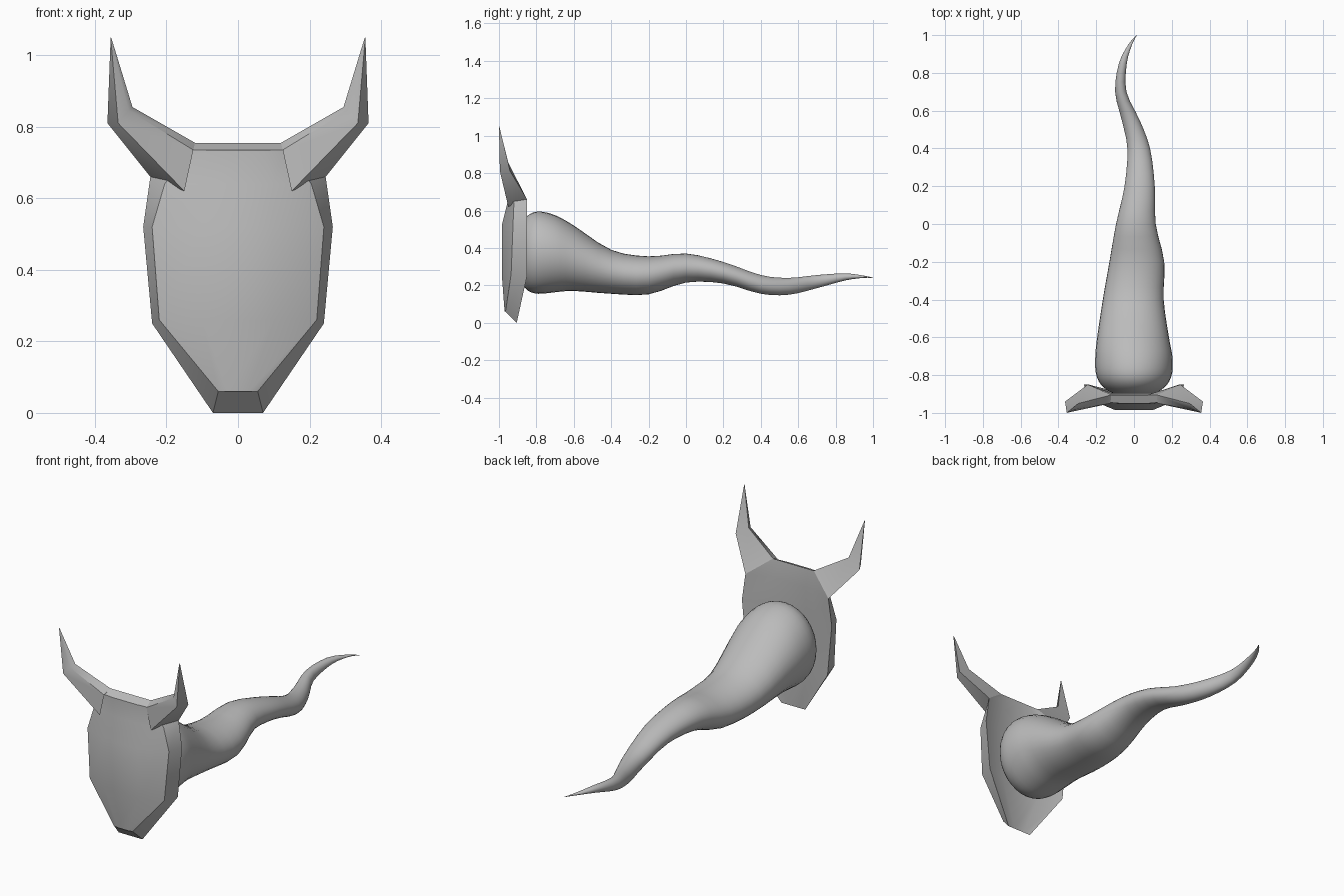
import bpy, bmesh, math

if "Cube" in bpy.data.objects:
    bpy.data.objects.remove(bpy.data.objects["Cube"])

mat = bpy.data.materials.new("plain_grey")
mat.diffuse_color = (0.5, 0.5, 0.5, 1)
mat.use_nodes = True
mat.node_tree.nodes["Principled BSDF"].inputs["Base Color"].default_value = mat.diffuse_color


def loft(name, rings, angle, mirror=False):
    """Skin a list of equal-length closed rings, capping both ends."""
    bm = bmesh.new()
    vs = [[bm.verts.new(p) for p in r] for r in rings]
    n = len(rings[0])
    for a, b in zip(vs, vs[1:]):
        for i in range(n):
            j = (i + 1) % n
            bm.faces.new((a[i], a[j], b[j], b[i]))
    bm.faces.new(vs[0][::-1])
    bm.faces.new(vs[-1])
    bmesh.ops.remove_doubles(bm, verts=bm.verts, dist=1e-5)
    bmesh.ops.recalc_face_normals(bm, faces=bm.faces)
    me = bpy.data.meshes.new(name)
    bm.to_mesh(me)
    bm.free()
    me.materials.append(mat)
    ob = bpy.data.objects.new(name, me)
    bpy.context.collection.objects.link(ob)
    if mirror:
        ob.modifiers.new("mirror", 'MIRROR').use_clip = False
    bpy.context.view_layer.objects.active = ob
    bpy.ops.object.select_all(action='DESELECT')
    ob.select_set(True)
    bpy.ops.object.shade_smooth_by_angle(angle=math.radians(angle))
    return ob


# Mask: rows of front z, edge z, then (x, y) for centre, front rim, edge, back
rows = [
    (0.06, 0.00, (.03, -.97), (.055, -.965), (.07, -.905), (.03, -.905)),
    (0.26, 0.25, (.10, -.985), (.22, -.935), (.24, -.85), (.12, -.89)),
    (0.52, 0.52, (.10, -.985), (.24, -.925), (.265, -.85), (.13, -.90)),
    (0.64, 0.66, (.10, -.955), (.205, -.92), (.245, -.85), (.12, -.895)),
    (0.735, 0.755, (.07, -.95), (.125, -.945), (.12, -.905), (.07, -.905)),
]
rings = []
for zf, ze, c, f, e, b in rows:
    half = [(*c, zf), (*f, zf), (*e, ze), (*b, ze)]
    rings.append(half + [(-x, y, z) for x, y, z in reversed(half)])
loft("mask", rings, 40)

# Horns: base, elbow and tip sections, mirrored
loft("horns", [
    [(.12, -.905, .755), (.125, -.95, .735), (.15, -.95, .62), (.245, -.85, .66)],
    [(.295, -.95, .855), (.305, -.98, .845), (.335, -.995, .81), (.365, -.94, .81)],
    [(.354, -.998, 1.048), (.354, -1.0, 1.048), (.356, -1.0, 1.05), (.356, -.998, 1.05)],
], 50, mirror=True)

# Body tapering into a wavy tail: y, x min, x max, z min, z max
S = [
    (-.905, -.07, .07, .29, .45), (-.89, -.125, .125, .235, .51),
    (-.85, -.175, .175, .175, .57), (-.79, -.202, .202, .155, .595),
    (-.70, -.205, .203, .163, .575), (-.60, -.195, .185, .17, .52),
    (-.40, -.165, .157, .155, .39), (-.20, -.13, .16, .152, .355),
    (0, -.095, .115, .215, .37), (.20, -.05, .11, .21, .325),
    (.40, -.035, .085, .155, .255), (.55, -.065, .03, .15, .24),
    (.70, -.1, -.04, .185, .255), (.85, -.08, -.038, .226, .264),
    (.95, -.03, -.01, .24, .252), (1.0, .014, .016, .239, .241),
]


def spline(p, q, r, s, t):
    return tuple(0.5 * (2 * b + (c - a) * t + (2*a - 5*b + 4*c - d) * t*t
                        + (3*b - a - 3*c + d) * t**3)
                 for a, b, c, d in zip(p, q, r, s))


stations = []
for i in range(len(S) - 1):
    p, s = S[max(i - 1, 0)], S[min(i + 2, len(S) - 1)]
    stations += [spline(p, S[i], S[i + 1], s, k / 3) for k in range(3)]
stations.append(S[-1])
N = 32
body = []
for y, x0, x1, z0, z1 in stations:
    body.append([((x0 + x1) / 2 + (x1 - x0) / 2 * math.cos(math.tau * k / N), y,
                  (z0 + z1) / 2 + (z1 - z0) / 2 * math.sin(math.tau * k / N))
                 for k in range(N)])
loft("body_tail", body, 60)
